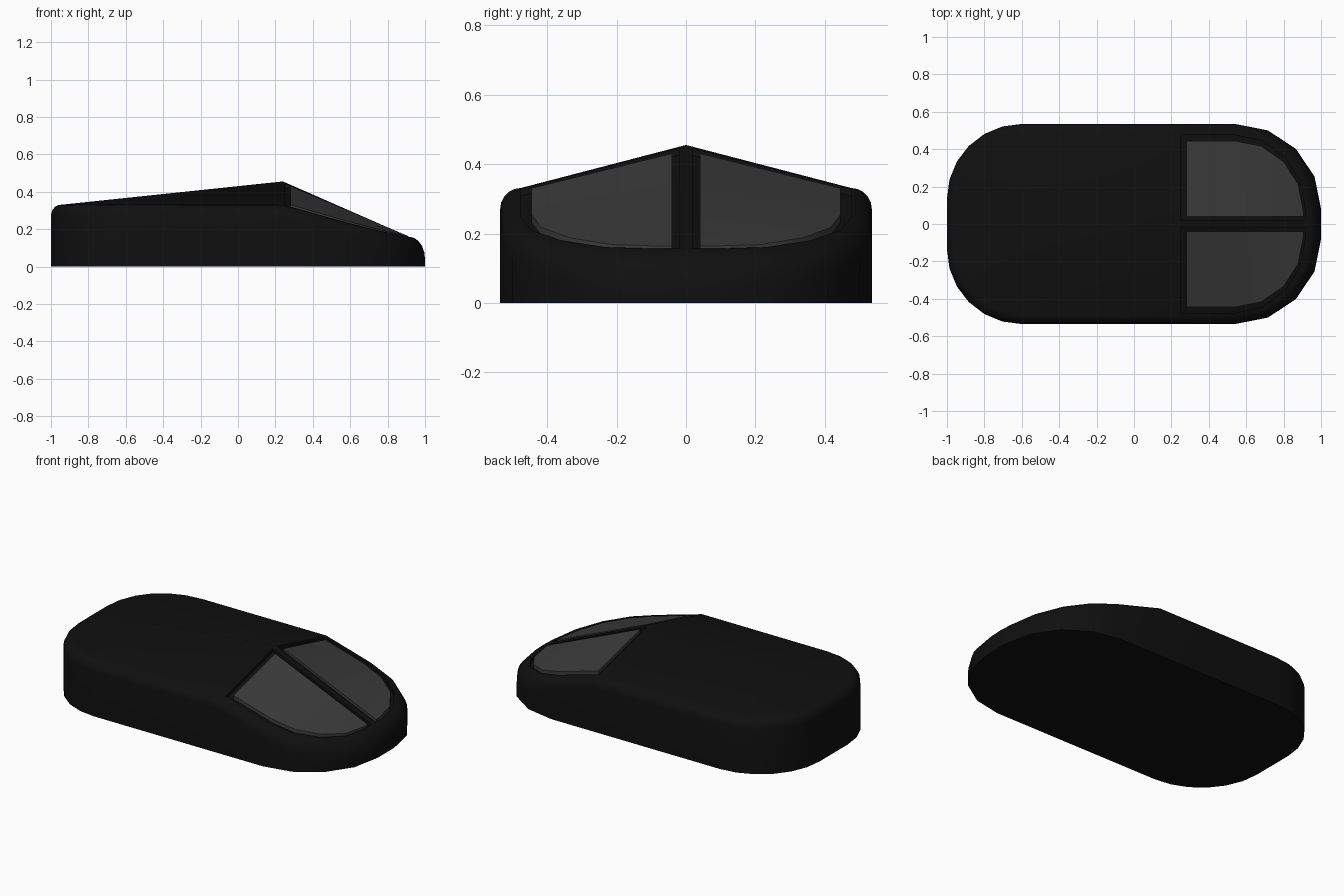
import bpy, bmesh, math

if "Cube" in bpy.data.objects:
    bpy.data.objects.remove(bpy.data.objects["Cube"])


def material(name, value):
    m = bpy.data.materials.new(name)
    m.diffuse_color = (value, value, value, 1)
    m.use_nodes = True
    m.node_tree.nodes["Principled BSDF"].inputs["Base Color"].default_value = m.diffuse_color
    return m


shell_mat = material("shell_black", 0.005)
button_mat = material("button_grey", 0.045)


def height(x, y):
    """Top surface: ridge along y = 0 peaking at x = 0.24."""
    if x < 0.24:
        ridge, side = 0.33 + 0.105 * (x + 0.95), 0.33
    else:
        ridge, side = 0.455 - 0.438 * (x - 0.24), 0.33 - 0.28 * (x - 0.24)
    return ridge + (side - ridge) * abs(y) / 0.48


def arc(cx, cy, rx, ry, a0, a1, n):
    angles = [math.radians(a0 + (a1 - a0) * i / n) for i in range(n + 1)]
    return [(cx + rx * math.cos(a), cy + ry * math.sin(a)) for a in angles]


def on_top(points, dz=0.0):
    return [(x, y, height(x, y) + dz) for x, y in points]


def bridge(faces, a, b, closed=False):
    n = len(a)
    for i in range(n if closed else n - 1):
        j = (i + 1) % n
        faces.append((a[i], a[j], b[j], b[i]))


def make(name, faces, mat, signs, angle):
    bm = bmesh.new()
    for s in signs:
        for f in faces:
            bm.faces.new([bm.verts.new((x, y * s, z)) for x, y, z in f])
    bmesh.ops.remove_doubles(bm, verts=bm.verts, dist=0.0005)
    bmesh.ops.recalc_face_normals(bm, faces=bm.faces)
    me = bpy.data.meshes.new(name)
    bm.to_mesh(me)
    bm.free()
    me.materials.append(mat)
    ob = bpy.data.objects.new(name, me)
    bpy.context.collection.objects.link(ob)
    bpy.ops.object.select_all(action='DESELECT')
    ob.select_set(True)
    bpy.context.view_layer.objects.active = ob
    bpy.ops.object.shade_smooth_by_angle(angle=math.radians(angle))
    return ob


# Half outlines of the shell, from front to back: footprint and top edge
outer = (arc(0.54, 0.08, 0.46, 0.455, 0, 90, 4) + [(0.25, 0.535), (0.24, 0.535)]
         + arc(-0.6, 0.135, 0.4, 0.4, 90, 180, 6))
inner = (arc(0.54, 0.08, 0.375, 0.395, 0, 90, 4) + [(0.25, 0.475), (0.24, 0.475)]
         + arc(-0.6, 0.135, 0.35, 0.34, 90, 180, 6))
outer_c = [(1.0, 0.0)] + outer + [(-1.0, 0.0)]
inner_c = [(0.915, 0.0)] + inner + [(-0.95, 0.0)]

# Shell: floor, walls and rounded shoulder
faces = []
ring = [(x, y, 0.0) for x, y in outer_c]
bridge(faces, [(x, y, 0.0) for x, y in outer], [(x, 0.0, 0.0) for x, y in outer])
for k in range(6):
    t = math.radians(90 * k / 5)
    nxt = []
    for (ox, oy), (ix, iy) in zip(outer_c, inner_c):
        drop = 0.06 + 0.06 * max(0.0, (ox - 0.54) / 0.46)
        w = 1 - math.cos(t)
        nxt.append((ox + (ix - ox) * w, oy + (iy - oy) * w,
                    height(ix, iy) - drop * (1 - math.sin(t))))
    bridge(faces, ring, nxt)
    ring = nxt

# Shell: rear deck and centre rib
CUT = 5   # index where the button recess begins (x = 0.25)
DEPTH = 0.02
rear, front = inner[CUT:], inner[:CUT + 1]
bridge(faces, on_top(rear), on_top([(x, 0.0) for x, y in rear]))
rib = [(x, 0.02) for x, y in front]
bridge(faces, on_top(rib), on_top([(x, 0.0) for x, y in front]))

# Shell: recess under each button
bridge(faces, on_top(front, -DEPTH), on_top(rib, -DEPTH))
loop = front + rib[::-1]
bridge(faces, on_top(loop), on_top(loop, -DEPTH), closed=True)
make("mouse_shell", faces, shell_mat, (1, -1), 30)

# Left and right buttons, set into the recesses
edge = arc(0.54, 0.07, 0.365, 0.375, 0, 90, 4) + [(0.28, 0.445)]
inside = [(x, 0.04) for x, y in edge]
loop = edge + inside[::-1]
button = []
bridge(button, on_top(edge, 0.003), on_top(inside, 0.003))
bridge(button, on_top(edge, -DEPTH), on_top(inside, -DEPTH))
bridge(button, on_top(loop, 0.003), on_top(loop, -DEPTH), closed=True)
make("left_button", button, button_mat, (1,), 30)
make("right_button", button, button_mat, (-1,), 30)
